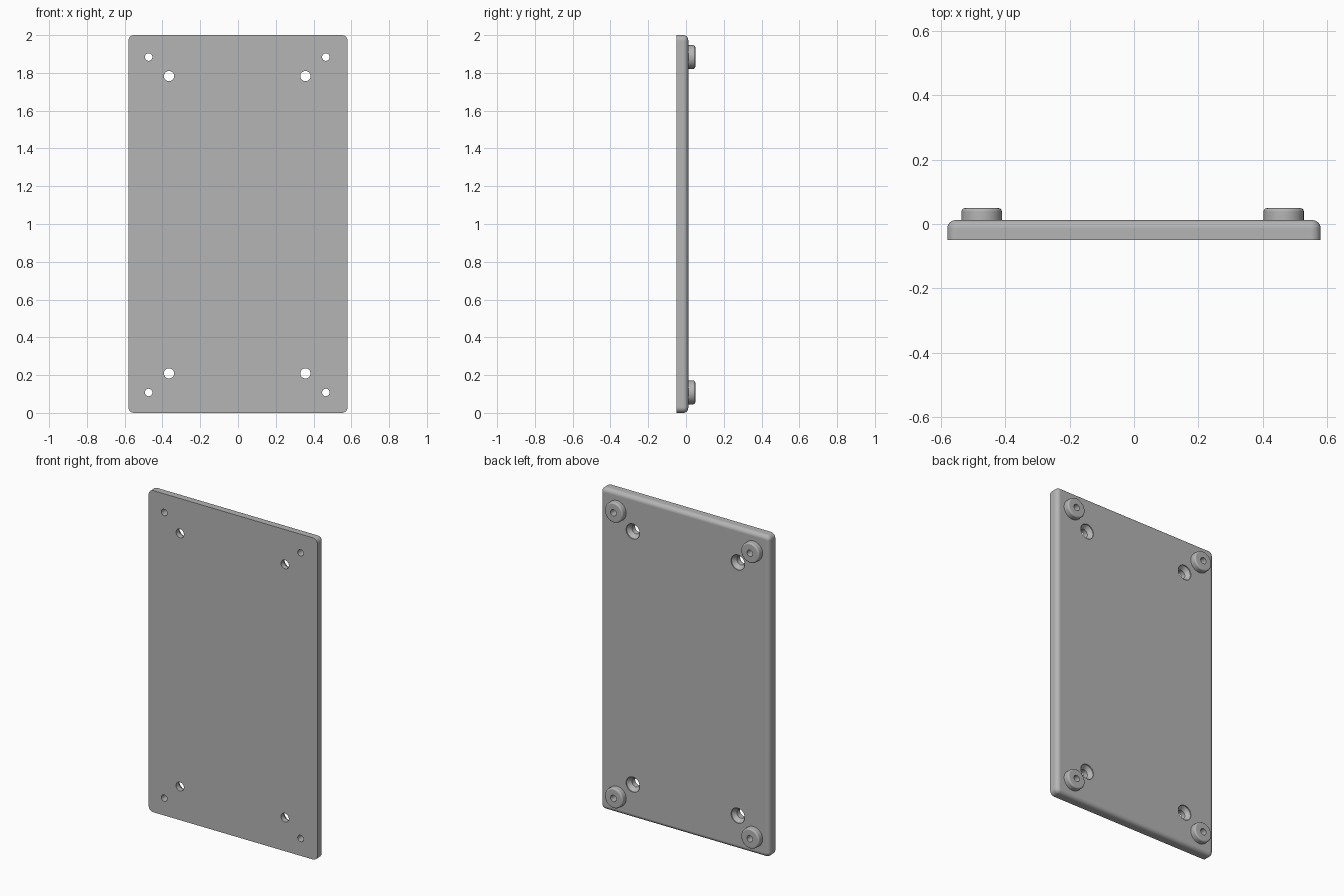
import bpy, bmesh, math
from mathutils import Vector

cube = bpy.data.objects.get("Cube")
if cube:
    bpy.data.objects.remove(cube, do_unlink=True)

W, H = 1.16, 2.0                      # plate width and height
FRONT, BACK, FOOT_TOP = -0.049, 0.012, 0.049
MID_X, MID_Z = -0.004, 0.996          # centre of the hole pattern

grey = bpy.data.materials.new("grey")
grey.use_nodes = True
COLOUR = (0.46, 0.46, 0.46, 1)
grey.diffuse_color = COLOUR
grey.node_tree.nodes["Principled BSDF"].inputs["Base Color"].default_value = COLOUR


def make_object(name, bm):
    bmesh.ops.recalc_face_normals(bm, faces=bm.faces[:])
    mesh = bpy.data.meshes.new(name)
    bm.to_mesh(mesh)
    bm.free()
    mesh.materials.append(grey)
    ob = bpy.data.objects.new(name, mesh)
    bpy.context.collection.objects.link(ob)
    return ob


def activate(ob):
    bpy.ops.object.select_all(action="DESELECT")
    ob.select_set(True)
    bpy.context.view_layer.objects.active = ob


def smooth(ob):
    activate(ob)
    bpy.ops.object.shade_smooth_by_angle(angle=math.radians(35))
    mod = ob.modifiers.new("Weighted normals", "WEIGHTED_NORMAL")
    mod.keep_sharp = True


def lathe(name, profile, x, z, closed=False, steps=40):
    """Spin (radius, y) points about the y axis through x, z."""
    bm = bmesh.new()
    rings = []
    for r, y in profile:
        angles = [math.tau * i / steps for i in range(steps)]
        rings.append([bm.verts.new((x + r * math.cos(a), y, z + r * math.sin(a)))
                      for a in angles])
    pairs = list(zip(rings, rings[1:]))
    if closed:
        pairs.append((rings[-1], rings[0]))
    else:
        bm.faces.new(rings[0])
        bm.faces.new(rings[-1])
    for a, b in pairs:
        for i in range(steps):
            j = (i + 1) % steps
            bm.faces.new((a[i], a[j], b[j], b[i]))
    return make_object(name, bm)


# Plate: rounded corners, then a rounded rim on the back
bm = bmesh.new()
bmesh.ops.create_cube(bm, size=1)
for v in bm.verts:
    v.co = Vector((v.co.x * W, FRONT if v.co.y < 0 else BACK, (v.co.z + 0.5) * H))
corners = [e for e in bm.edges if abs(e.verts[0].co.y - e.verts[1].co.y) > 0.01]
bmesh.ops.bevel(bm, geom=corners, offset=0.03, segments=8, profile=0.5, affect="EDGES")
rim = [e for e in bm.edges if all(v.co.y > BACK - 1e-4 for v in e.verts)]
bmesh.ops.bevel(bm, geom=rim, offset=0.026, segments=8, profile=0.5, affect="EDGES")
plate = make_object("plate", bm)

# Screw holes (countersunk from the back) and foot holes
COUNTERSINK = [(0.027, FRONT - 0.02), (0.027, BACK - 0.03),
               (0.047, BACK - 0.006), (0.047, BACK + 0.02)]
FOOT_HOLE = [(0.02, FRONT - 0.02), (0.02, BACK + 0.02)]

# Foot section: a ring with a rounded outer edge
R, FILLET = 0.0625, 0.01
foot_profile = [(0.02, BACK), (R, BACK)]
for i in range(6):
    a = math.pi / 2 * i / 5
    foot_profile.append((R - FILLET + FILLET * math.cos(a),
                         FOOT_TOP - FILLET + FILLET * math.sin(a)))
foot_profile.append((0.02, FOOT_TOP))

cutters, feet = [], []
for sx, side in ((-1, "right"), (1, "left")):
    for sz, level in ((-1, "lower"), (1, "upper")):
        where = f"{level}_{side}"
        screw_x, screw_z = MID_X + sx * 0.361, MID_Z + sz * 0.787
        foot_x, foot_z = MID_X + sx * 0.469, MID_Z + sz * 0.888
        cutters.append(lathe("screw_cutter", COUNTERSINK, screw_x, screw_z))
        cutters.append(lathe("foot_hole_cutter", FOOT_HOLE, foot_x, foot_z))
        feet.append(lathe(f"foot_{where}", foot_profile, foot_x, foot_z, closed=True))

# Cut the holes
for cutter in cutters:
    cutter.hide_render = True
    mod = plate.modifiers.new("Hole", "BOOLEAN")
    mod.operation = "DIFFERENCE"
    mod.solver = "EXACT"
    mod.object = cutter
    activate(plate)
    bpy.ops.object.modifier_apply(modifier=mod.name)
    bpy.data.objects.remove(cutter, do_unlink=True)

for ob in [plate] + feet:
    smooth(ob)
